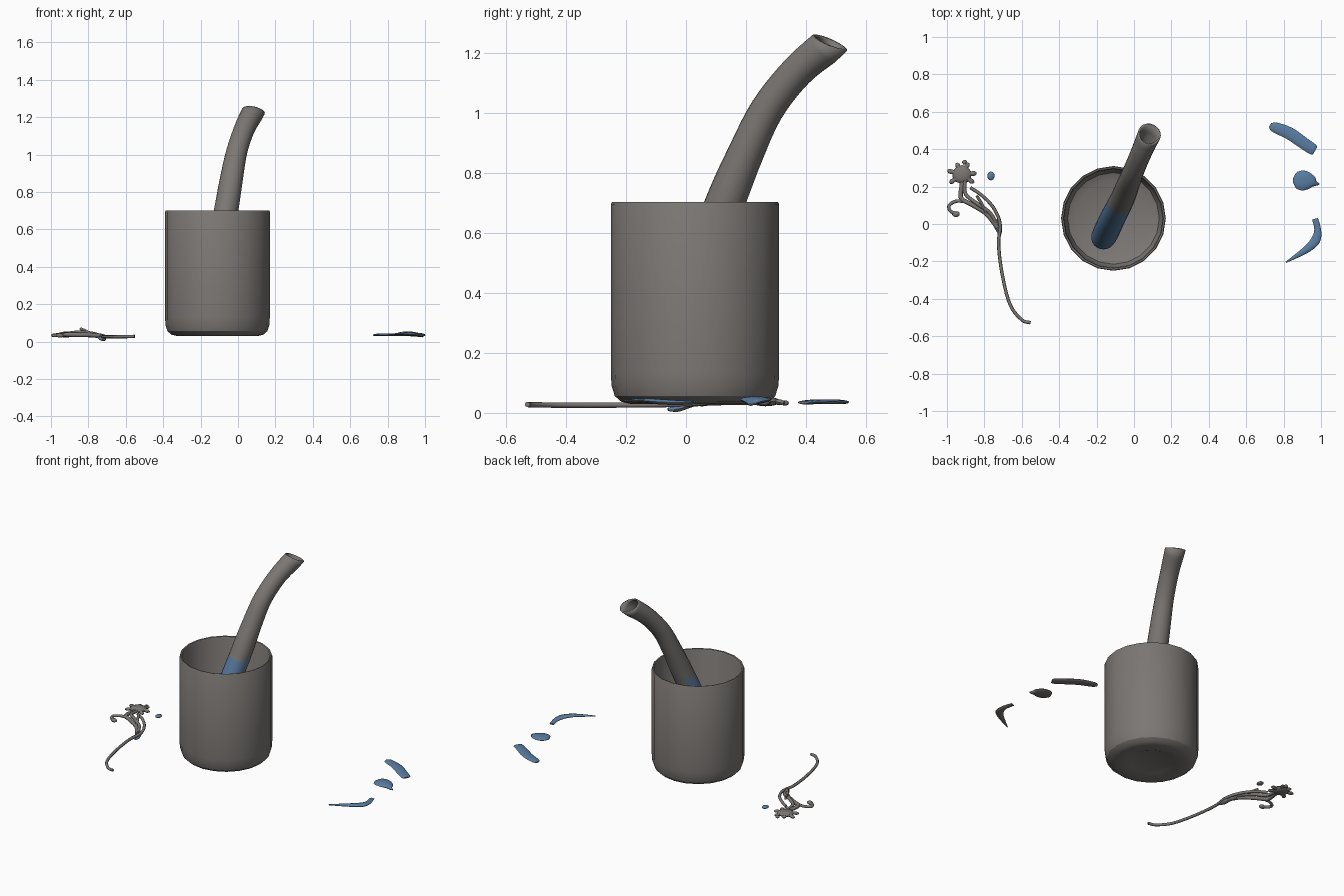
import bpy, bmesh, math
from mathutils import Vector


def material(name, rgb):
    m = bpy.data.materials.new(name)
    m.diffuse_color = (*rgb, 1)
    return m


GREY = material("warm_grey", (0.20, 0.185, 0.175))
BLUE = material("dusty_blue", (0.10, 0.205, 0.36))


def finish(bm, name, angle=35, blue_rule=None):
    bmesh.ops.recalc_face_normals(bm, faces=bm.faces)
    bm.normal_update()
    if blue_rule:
        for f in bm.faces:
            f.material_index = 1 if blue_rule(f) else 0
    me = bpy.data.meshes.new(name)
    bm.to_mesh(me)
    bm.free()
    ob = bpy.data.objects.new(name, me)
    bpy.context.collection.objects.link(ob)
    me.materials.append(GREY)
    me.materials.append(BLUE)
    bpy.ops.object.select_all(action='DESELECT')
    ob.select_set(True)
    bpy.context.view_layer.objects.active = ob
    bpy.ops.object.shade_smooth_by_angle(angle=math.radians(angle))
    return ob


def spline(pts, steps):
    # smooth interpolation through (x, y, z, width, height) points
    p = [Vector(q) for q in pts]
    p = [p[0] * 2 - p[1]] + p + [p[-1] * 2 - p[-2]]
    out = []
    for i in range(1, len(p) - 2):
        a, b, c, d = p[i - 1:i + 3]
        for k in range(steps):
            t = k / steps
            out.append(0.5 * (2 * b + (c - a) * t + (2 * a - 5 * b + 4 * c - d) * t * t
                              + (3 * b - a - 3 * c + d) * t ** 3))
    return out + [p[-2]]


def sweep(name, pts, steps=4, sides=8, end_dir=None, cap_end=True, blue_rule=None):
    s = spline(pts, steps)
    bm = bmesh.new()
    rings = []
    for i, q in enumerate(s):
        c = Vector(q[:3])
        t = Vector(s[min(i + 1, len(s) - 1)][:3]) - Vector(s[max(i - 1, 0)][:3])
        if end_dir and i == len(s) - 1:
            t = Vector(end_dir)
        t.normalize()
        u = t.cross(Vector((0, 0, 1))).normalized()
        v = u.cross(t)
        rings.append([bm.verts.new(c + u * q[3] * math.cos(2 * math.pi * k / sides)
                                   + v * q[4] * math.sin(2 * math.pi * k / sides))
                      for k in range(sides)])
    for a, b in zip(rings, rings[1:]):
        for k in range(sides):
            j = (k + 1) % sides
            bm.faces.new((a[k], a[j], b[j], b[k]))
    bm.faces.new(rings[0])
    if cap_end:
        bm.faces.new(rings[-1])
    return finish(bm, name, 50, blue_rule)


def blob(name, loc, size, blue_rule=None):
    bm = bmesh.new()
    bmesh.ops.create_uvsphere(bm, u_segments=10, v_segments=6, radius=1)
    bmesh.ops.scale(bm, vec=size, verts=bm.verts)
    bmesh.ops.translate(bm, vec=loc, verts=bm.verts)
    return finish(bm, name, 60, blue_rule)


def top_blue(f):
    return f.normal.z > 0.1


# Cup: lathed profile, outside up and inside down, faceted wall
profile = [(0.13, 0.038), (0.15, 0.03), (0.215, 0.03), (0.245, 0.037), (0.267, 0.056),
           (0.278, 0.09), (0.28, 0.13), (0.28, 0.695), (0.276, 0.702), (0.268, 0.70),
           (0.264, 0.69), (0.264, 0.12), (0.245, 0.075), (0.20, 0.055)]
N = 20
bm = bmesh.new()
rings = [[bm.verts.new((-0.11 + r * math.cos(2 * math.pi * k / N),
                        0.03 + r * math.sin(2 * math.pi * k / N), z)) for k in range(N)]
         for r, z in profile]
for a, b in zip(rings, rings[1:]):
    for k in range(N):
        j = (k + 1) % N
        bm.faces.new((a[k], a[j], b[j], b[k]))
bm.faces.new(rings[0])
bm.faces.new(rings[-1])
finish(bm, "cup", 30)

# Hollow curved tube standing in the cup, blue on the front below the rim
tube = sweep("curved_tube", [
    (-0.175, -0.09, 0.065, 0.02, 0.02), (-0.17, -0.08, 0.09, 0.058, 0.058),
    (-0.155, -0.055, 0.17, 0.068, 0.066), (-0.115, 0.03, 0.44, 0.068, 0.066),
    (-0.064, 0.13, 0.70, 0.065, 0.066), (-0.037, 0.197, 0.86, 0.062, 0.06),
    (-0.008, 0.27, 1.01, 0.057, 0.056), (0.034, 0.37, 1.137, 0.056, 0.055),
    (0.083, 0.482, 1.232, 0.062, 0.06)],
    steps=5, sides=20, end_dir=(0.2, 0.42, 0.9), cap_end=False,
    blue_rule=lambda f: f.calc_center_median().z < 0.68 and f.normal.z > -0.12)
mod = tube.modifiers.new("wall", 'SOLIDIFY')
mod.thickness = 0.01
mod.offset = -1

# Blue scraps on the right
sweep("upper_scrap", [(0.728, 0.53, 0.035, 0.012, 0.004), (0.75, 0.518, 0.036, 0.027, 0.007),
                      (0.83, 0.485, 0.037, 0.033, 0.008), (0.90, 0.437, 0.037, 0.032, 0.008),
                      (0.955, 0.40, 0.035, 0.03, 0.007), (0.968, 0.392, 0.034, 0.022, 0.004)],
      sides=10, blue_rule=top_blue)
sweep("middle_scrap", [(0.85, 0.232, 0.042, 0.01, 0.003), (0.87, 0.232, 0.044, 0.044, 0.008),
                       (0.91, 0.232, 0.044, 0.053, 0.011), (0.95, 0.225, 0.04, 0.036, 0.01),
                       (0.97, 0.217, 0.033, 0.015, 0.009), (0.99, 0.213, 0.027, 0.004, 0.004)],
      sides=10, blue_rule=top_blue)
sweep("lower_scrap", [(0.812, -0.205, 0.04, 0.003, 0.003), (0.87, -0.17, 0.041, 0.012, 0.006),
                      (0.93, -0.13, 0.041, 0.02, 0.008), (0.972, -0.085, 0.037, 0.025, 0.009),
                      (0.982, -0.03, 0.034, 0.018, 0.008), (0.968, 0.028, 0.034, 0.016, 0.005)],
      sides=10, blue_rule=top_blue)

# Flower head with knobbly petals
blob("flower_head", (-0.92, 0.265, 0.038), (0.052, 0.05, 0.016))
for i, (deg, r) in enumerate([(5, 0.066), (60, 0.06), (115, 0.055), (165, 0.068),
                              (215, 0.068), (270, 0.06), (325, 0.066)]):
    a = math.radians(deg)
    c, s = math.cos(a), math.sin(a)
    sweep(f"petal_{i + 1}", [(-0.92 + c * 0.03, 0.265 + s * 0.03, 0.038, 0.014, 0.011),
                             (-0.92 + c * r * 0.8, 0.265 + s * r * 0.8, 0.036, 0.012, 0.009),
                             (-0.92 + c * r, 0.265 + s * r, 0.035, 0.013, 0.009),
                             (-0.92 + c * (r + 0.012), 0.265 + s * (r + 0.012), 0.034, 0.005, 0.004)],
          steps=3)
blob("loose_bud", (-0.905, 0.33, 0.033), (0.014, 0.013, 0.009))
blob("loose_blue_petal", (-0.765, 0.257, 0.033), (0.02, 0.024, 0.009), top_blue)


# Stems: one long stem and its branches
def stem(name, pts, r):
    sweep(name, [(*p, r, r) for p in pts], steps=5)


stem("long_stem", [(-0.553, -0.528, 0.028), (-0.60, -0.512, 0.027), (-0.663, -0.43, 0.026),
                   (-0.705, -0.267, 0.026), (-0.724, -0.107, 0.027), (-0.716, 0.0, 0.03),
                   (-0.75, 0.085, 0.036), (-0.81, 0.15, 0.042), (-0.875, 0.195, 0.04)], 0.009)
stem("head_stem", [(-0.73, -0.02, 0.03), (-0.79, 0.055, 0.035), (-0.87, 0.105, 0.037),
                   (-0.925, 0.14, 0.038), (-0.918, 0.22, 0.038)], 0.012)
stem("inner_stem", [(-0.735, -0.005, 0.03), (-0.77, 0.06, 0.042), (-0.84, 0.11, 0.05),
                    (-0.90, 0.16, 0.045), (-0.905, 0.23, 0.04)], 0.010)
stem("side_branch", [(-0.90, 0.12, 0.038), (-0.95, 0.122, 0.036), (-0.988, 0.10, 0.034),
                     (-0.982, 0.07, 0.033), (-0.95, 0.055, 0.033)], 0.009)
blob("side_bud", (-0.952, 0.053, 0.033), (0.021, 0.016, 0.012))
stem("raised_twig", [(-0.79, 0.06, 0.04), (-0.815, 0.11, 0.058), (-0.84, 0.15, 0.068)], 0.008)

# Small leaf hanging at the stem joint
sweep("joint_leaf", [(-0.716, -0.06, 0.012, 0.006, 0.006), (-0.722, -0.03, 0.013, 0.017, 0.010),
                     (-0.735, 0.0, 0.024, 0.019, 0.011), (-0.765, 0.04, 0.034, 0.009, 0.008)],
      sides=10, blue_rule=lambda f: f.normal.z > 0.1 and f.calc_center_median().y < 0.02)
